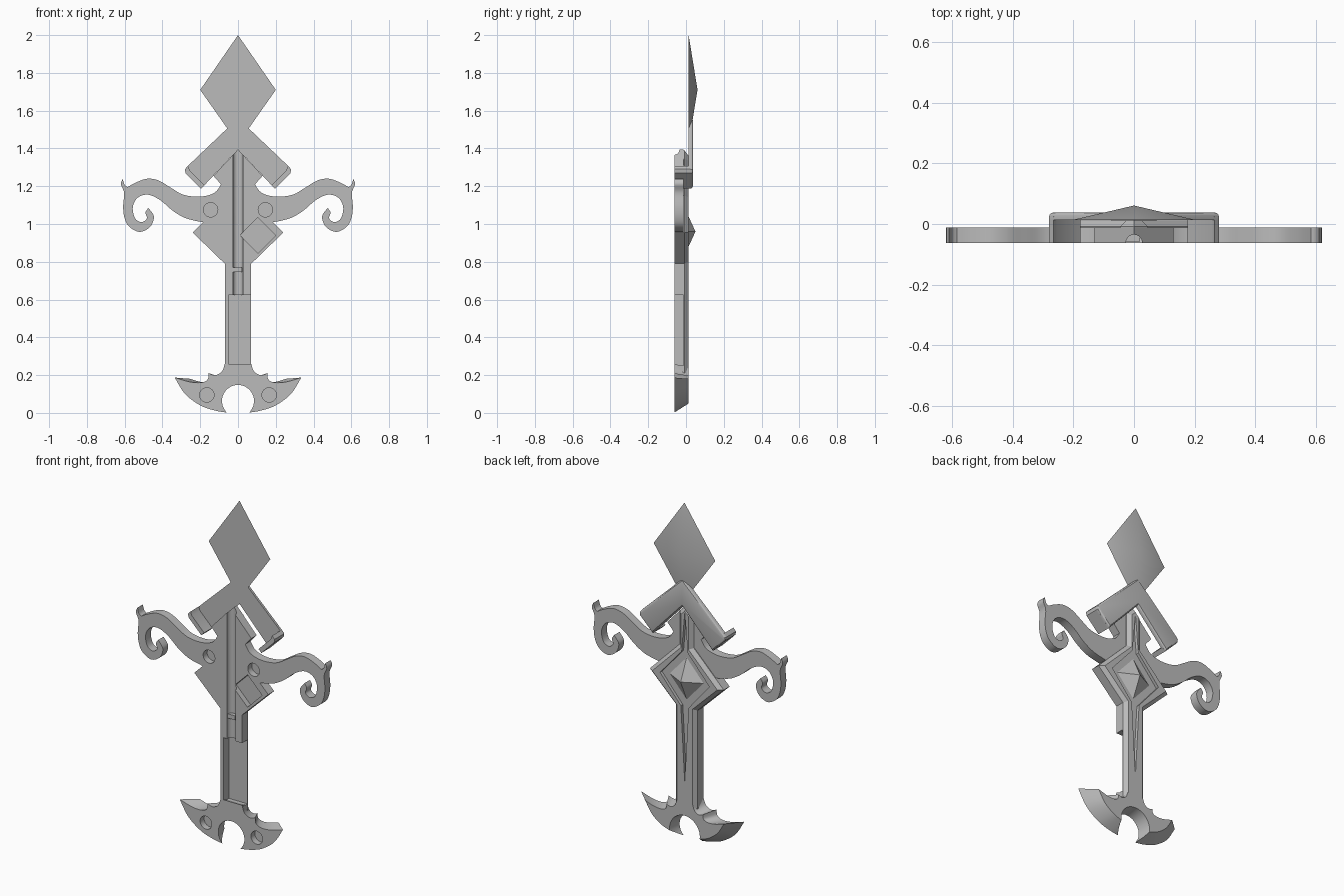
import bpy
import bmesh
from math import radians
from mathutils import Matrix, Vector

default_cube = bpy.data.objects.get("Cube")
if default_cube:
    bpy.data.objects.remove(default_cube, do_unlink=True)

# Shared depths
FRONT, PLATE_BACK, BACK = -0.062, -0.012, 0.012

grey = bpy.data.materials.new("plain grey")
grey.use_nodes = True
grey.diffuse_color = (0.5, 0.5, 0.5, 1)
grey.node_tree.nodes["Principled BSDF"].inputs["Base Color"].default_value = grey.diffuse_color
parts = []


def finish(name, bm, part=True):
    bmesh.ops.recalc_face_normals(bm, faces=bm.faces)
    mesh = bpy.data.meshes.new(name)
    bm.to_mesh(mesh)
    bm.free()
    mesh.materials.append(grey)
    obj = bpy.data.objects.new(name, mesh)
    bpy.context.collection.objects.link(obj)
    if part:
        parts.append(obj)
    else:
        obj.hide_render = True
    return obj


def mirrored(half):
    """Close a right-hand outline with its mirror image."""
    return half + [(-x, z) for x, z in reversed(half) if x > 0.0001]


def smooth_run(points, steps=5):
    """Round a run of points with a spline that passes through them."""
    p = [Vector(q) for q in [points[0], *points, points[-1]]]
    result = []
    for a, b, c, d in zip(p, p[1:], p[2:], p[3:]):
        for i in range(steps):
            t = i / steps
            q = b * 2 + (c - a) * t + (a * 2 - b * 5 + c * 4 - d) * t**2 + (b * 3 - a - c * 3 + d) * t**3
            result.append(tuple(q / 2))
    return result + [tuple(points[-1])]


def prism(name, outline, front, back, bevel=0, segments=1, shrink=1, pivot=0, part=True):
    """Extrude an x-z outline backwards, with an optional bevel or taper behind."""
    bm = bmesh.new()
    face = bm.faces.new([bm.verts.new((x, front, z)) for x, z in outline])
    made = bmesh.ops.extrude_face_region(bm, geom=[face], use_keep_orig=True)["geom"]
    rear = [v for v in made if isinstance(v, bmesh.types.BMVert)]
    for v in rear:
        v.co = (v.co.x * shrink, back, pivot + (v.co.z - pivot) * shrink)
    bmesh.ops.recalc_face_normals(bm, faces=bm.faces)
    if bevel:
        edges = [e for e in bm.edges if all(v in rear for v in e.verts)]
        bmesh.ops.bevel(bm, geom=edges, offset=bevel, segments=segments, profile=0.5, affect='EDGES')
    return finish(name, bm, part)


def pyramid(name, outline, base, apex):
    bm = bmesh.new()
    ring = [bm.verts.new((x, base, z)) for x, z in outline]
    tip = bm.verts.new(apex)
    bm.faces.new(ring)
    for a, b in zip(ring, ring[1:] + ring[:1]):
        bm.faces.new((a, b, tip))
    return finish(name, bm)


def round_cutter(x, z, front, back, r_front, r_back, sides=32):
    bm = bmesh.new()
    place = Matrix.Translation((x, (front + back) / 2, z)) @ Matrix.Rotation(radians(-90), 4, 'X')
    bmesh.ops.create_cone(bm, cap_ends=True, segments=sides, radius1=r_front,
                          radius2=r_back, depth=back - front, matrix=place)
    return finish("cutter", bm, False)


def rod_cutter(radius, low, high):
    bm = bmesh.new()
    bmesh.ops.create_cone(bm, cap_ends=True, segments=24, radius1=radius, radius2=radius,
                          depth=high - low, matrix=Matrix.Translation((0, FRONT, (low + high) / 2)))
    return finish("cutter", bm, False)


def rectangle(left, right, low, high):
    return [(left, low), (right, low), (right, high), (left, high)]


def cut(targets, cutter):
    for obj in targets:
        mod = obj.modifiers.new("cut", 'BOOLEAN')
        mod.operation, mod.solver, mod.object = 'DIFFERENCE', 'EXACT', cutter
        bpy.context.view_layer.objects.active = obj
        bpy.ops.object.modifier_apply(modifier=mod.name)
    bpy.data.objects.remove(cutter, do_unlink=True)


# Scrolled wings and the pointed plate between them
wing_top = [(0.09, 1.21), (0.125, 1.165), (0.2, 1.145), (0.29, 1.155), (0.36, 1.195),
            (0.42, 1.23), (0.48, 1.24), (0.54, 1.22), (0.585, 1.195)]
wing_hook = [(0.585, 1.195), (0.6, 1.207), (0.61, 1.238)]
wing_outer = [(0.61, 1.238), (0.62, 1.21), (0.603, 1.165), (0.608, 1.09), (0.6, 1.03),
              (0.575, 0.985), (0.52, 0.958), (0.465, 0.985), (0.445, 1.04), (0.475, 1.085)]
wing_inner = [(0.475, 1.085), (0.49, 1.06), (0.482, 1.03), (0.51, 1.01), (0.545, 1.03),
              (0.557, 1.09), (0.53, 1.14), (0.475, 1.155), (0.41, 1.125), (0.345, 1.07),
              (0.275, 1.03), (0.19, 1.01)]
wing_half = [(0, 1.395), (0.13, 1.255)]
for run in (wing_top, wing_hook, wing_outer, wing_inner):
    wing_half += smooth_run(run)[:-1]
wing_half += [(0.19, 1.01), (0, 1.0)]
wings = prism("scrolled_wings", mirrored(wing_half), FRONT, PLATE_BACK)

# Shaft with its diamond frame
shaft_half = [(0, 1.39), (0.045, 1.345), (0.045, 1.15), (0.24, 0.955), (0.07, 0.79), (0.07, 0.2), (0, 0.2)]
shaft = prism("shaft_frame", mirrored(shaft_half), FRONT, BACK, bevel=0.02)

# Crescent foot, tapered towards the back
foot_half = []
for run in ([(0.07, 0.26), (0.085, 0.22), (0.12, 0.2), (0.155, 0.21)],
            [(0.155, 0.21), (0.162, 0.175), (0.2, 0.16), (0.26, 0.165), (0.335, 0.187)],
            [(0.335, 0.187), (0.28, 0.1), (0.2, 0.04), (0.12, 0.012), (0.045, 0)]):
    foot_half += smooth_run(run)[:-1]
foot_half += [(0.045, 0), (0, 0)]
foot = prism("crescent_foot", mirrored(foot_half), FRONT, BACK, shrink=0.76, pivot=0.16)
cut([foot], round_cutter(0, 0.063, FRONT - 0.01, BACK + 0.01, 0.083, 0.1, 48))

# Back recess shaped like a long star
star = mirrored([(0, 1.35), (0.02, 1.12), (0.16, 0.96), (0.025, 0.8), (0, 0.36)])
cut([shaft], prism("cutter", star, -0.006, 0.05, part=False))

# Long round groove, side pocket, square pocket and peg holes in the front
cut([shaft, wings], rod_cutter(0.027, 0.6, 1.45))
cut([shaft], prism("cutter", rectangle(-0.05, 0.1, 0.25, 0.625), -0.1, PLATE_BACK - 0.001, part=False))
cut([shaft, wings], round_cutter(0.105, 0.94, -0.1, -0.03, 0.095, 0.095, 4))
for side in (-1, 1):
    cut([wings, shaft], round_cutter(side * 0.145, 1.075, -0.1, -0.025, 0.038, 0.038))
    cut([foot], round_cutter(side * 0.165, 0.095, -0.1, -0.025, 0.038, 0.038))

# Small stop across the groove
prism("groove_stop", rectangle(-0.027, 0.02, 0.745, 0.77), FRONT + 0.004, -0.03)

# Raised gem in the middle of the back
pyramid("back_gem", mirrored([(0, 1.085), (0.112, 0.96), (0, 0.835)]), -0.007, (0, 0.05, 0.96))

# Pointed blade: flat in front, faceted behind
pyramid("blade", mirrored([(0, 2), (0.2, 1.71), (0, 1.425)]), 0.014, (0, 0.061, 1.71))

# Chevron with rounded back edges and lips at the arm ends
chevron_half = [(0, 1.56), (0.265, 1.308), (0.281, 1.29), (0.278, 1.27), (0.195, 1.187), (0, 1.395)]
prism("chevron", mirrored(chevron_half), 0.014, 0.038, bevel=0.015, segments=3)
for side, label in ((-1, "right"), (1, "left")):
    lip = [(0.265, 1.308), (0.281, 1.29), (0.278, 1.27), (0.195, 1.187), (0.177, 1.206), (0.256, 1.285)]
    prism(label + "_chevron_lip", [(side * x, z) for x, z in lip], FRONT, 0.024)

# Smooth the curved walls and keep the corners sharp
bpy.ops.object.select_all(action='DESELECT')
for obj in parts:
    obj.select_set(True)
bpy.context.view_layer.objects.active = parts[0]
bpy.ops.object.shade_smooth_by_angle(angle=radians(28))
